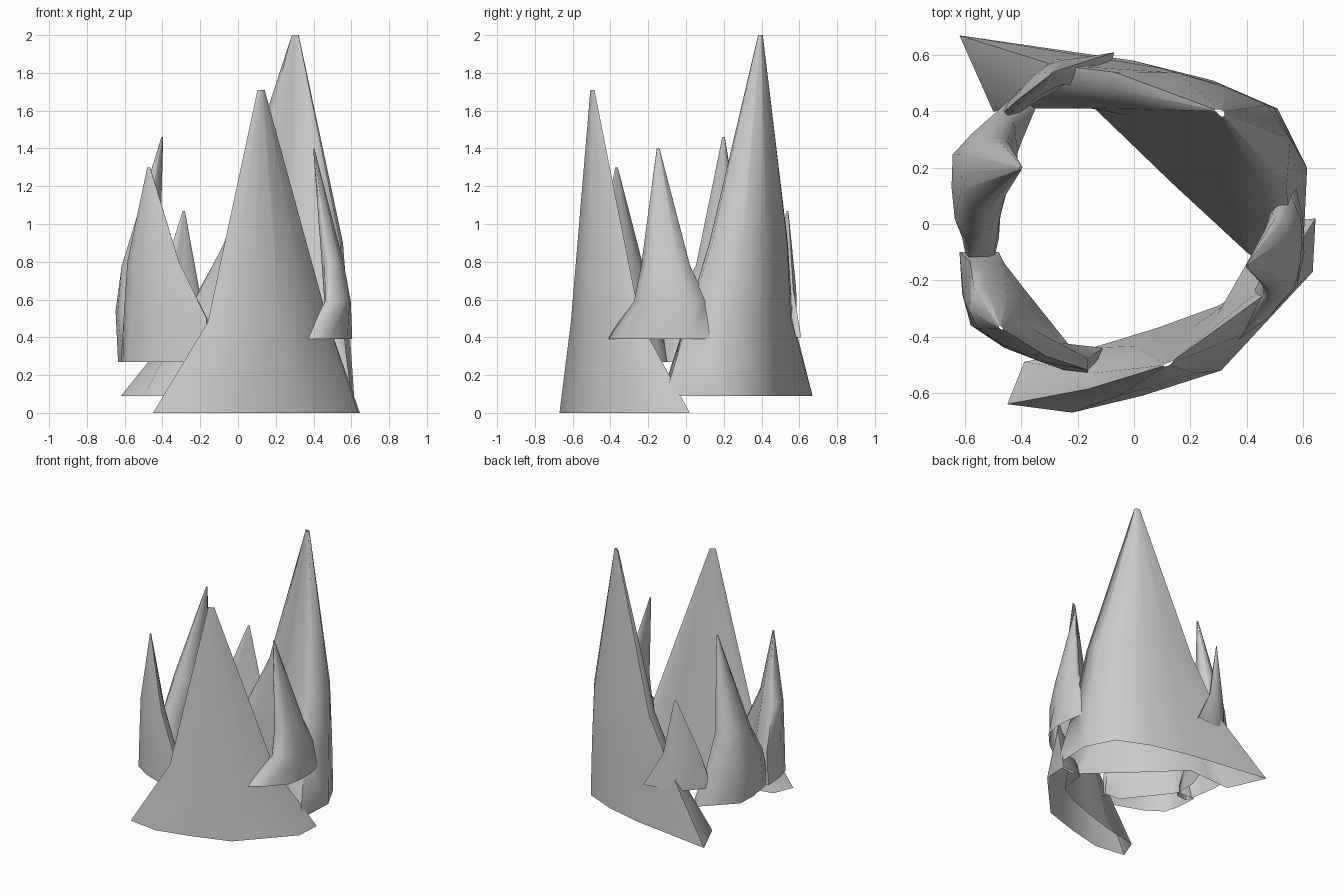
import bpy, bmesh, math
from mathutils import Vector

if "Cube" in bpy.data.objects:
    bpy.data.objects.remove(bpy.data.objects["Cube"])


def sample(pts, t):
    # point at index-parameter t on a polyline
    i = min(int(t), len(pts) - 2)
    return Vector(pts[i]).lerp(Vector(pts[i + 1]), t - i)


def spike(name, z, outer, inner, tip, levels):
    """Loft a curved hollow shard from a base outline to a tip, open at both ends.
    levels: (height, start, end, outer pull to tip, inner pull to tip)"""
    bm = bmesh.new()
    n = len(outer)
    tip_xy = Vector(tip[:2])
    f0, f1 = levels[-1][1:3]
    rows = [(z, 0, n - 1, 0, 0)] + levels + [(tip[2], f0, f1, 0.955, 0.955)]
    rings = []
    for h, a, b, mo, mi in rows:
        ts = [a + (b - a) * k / (n - 1) for k in range(n)]
        out = [sample(outer, t).lerp(tip_xy, mo) for t in ts]
        inn = [sample(inner, t).lerp(tip_xy, mi) for t in ts]
        if h > z:  # side edges thin out above the base
            for k in (0, n - 1):
                mid = out[k].lerp(inn[k], 0.5)
                out[k] = mid.lerp(out[k], 0.5)
                inn[k] = mid.lerp(inn[k], 0.2)
        rings.append([bm.verts.new((p.x, p.y, h)) for p in out + inn[::-1]])
    for lo, hi in zip(rings, rings[1:]):
        for k in range(2 * n):
            j = (k + 1) % (2 * n)
            bm.faces.new((lo[k], lo[j], hi[j], hi[k]))
    bmesh.ops.recalc_face_normals(bm, faces=bm.faces)
    me = bpy.data.meshes.new(name)
    bm.to_mesh(me)
    bm.free()
    ob = bpy.data.objects.new(name, me)
    bpy.context.collection.objects.link(ob)
    bpy.ops.object.select_all(action='DESELECT')
    ob.select_set(True)
    bpy.context.view_layer.objects.active = ob
    bpy.ops.object.shade_smooth_by_angle(angle=math.radians(75))


# broad front shard
spike("front_spike", 0.0,
      [(-.45, -.64), (-.22, -.67), (.03, -.61), (.31, -.52), (.635, -.17), (.645, .02)],
      [(-.39, -.49), (-.15, -.44), (.08, -.37), (.30, -.29), (.45, -.20), (.48, .0)],
      (.12, -.50, 1.71),
      [(.48, .8, 4.1, .23, .28)])

# tallest shard at the back right, flat on the inside
spike("back_spike", 0.09,
      [(-.62, .67), (0, .58), (.28, .51), (.51, .41), (.615, .20), (.60, -.11)],
      [(-.50, .40), (-.34, .41), (-.15, .42), (.13, .15), (.40, -.10), (.44, -.13)],
      (.31, .40, 2.0),
      [(.50, .5, 4.6, .02, .21), (.90, .87, 4.2, .04, .42)])

# front left shard
spike("front_left_spike", 0.27,
      [(-.62, -.10), (-.61, -.25), (-.58, -.36), (-.46, -.44), (-.33, -.49), (-.16, -.55)],
      [(-.48, -.10), (-.46, -.14), (-.39, -.23), (-.31, -.33), (-.23, -.43), (-.11, -.44)],
      (-.475, -.37, 1.30),
      [(.50, .2, 4.95, .0, .12), (.80, .8, 4.2, .08, .42)])

# left shard leaning inwards
spike("left_spike", 0.27,
      [(-.42, .46), (-.54, .34), (-.63, .25), (-.635, .10), (-.61, -.05), (-.59, -.15)],
      [(-.35, .41), (-.40, .29), (-.44, .18), (-.48, .06), (-.48, -.05), (-.50, -.14)],
      (-.395, .20, 1.46),
      [(.54, .6, 4.2, -.06, .0), (.78, 1.0, 3.4, .08, .2)])

# small back left shard
spike("back_left_spike", 0.40,
      [(-.48, .38), (-.44, .44), (-.36, .53), (-.28, .585), (-.19, .59), (-.07, .61)],
      [(-.47, .36), (-.40, .40), (-.34, .44), (-.28, .47), (-.22, .50), (-.10, .51)],
      (-.285, .54, 1.07),
      [(.66, .8, 4.0, .08, .2)])

# right shard leaning inwards
spike("right_spike", 0.39,
      [(.36, -.42), (.48, -.33), (.58, -.22), (.605, -.10), (.60, .02), (.57, .16)],
      [(.34, -.40), (.42, -.25), (.46, -.18), (.47, -.08), (.49, .05), (.50, .15)],
      (.395, -.15, 1.40),
      [(.59, 1.3, 4.7, .03, .03), (.78, 1.5, 4.3, .2, .25)])
